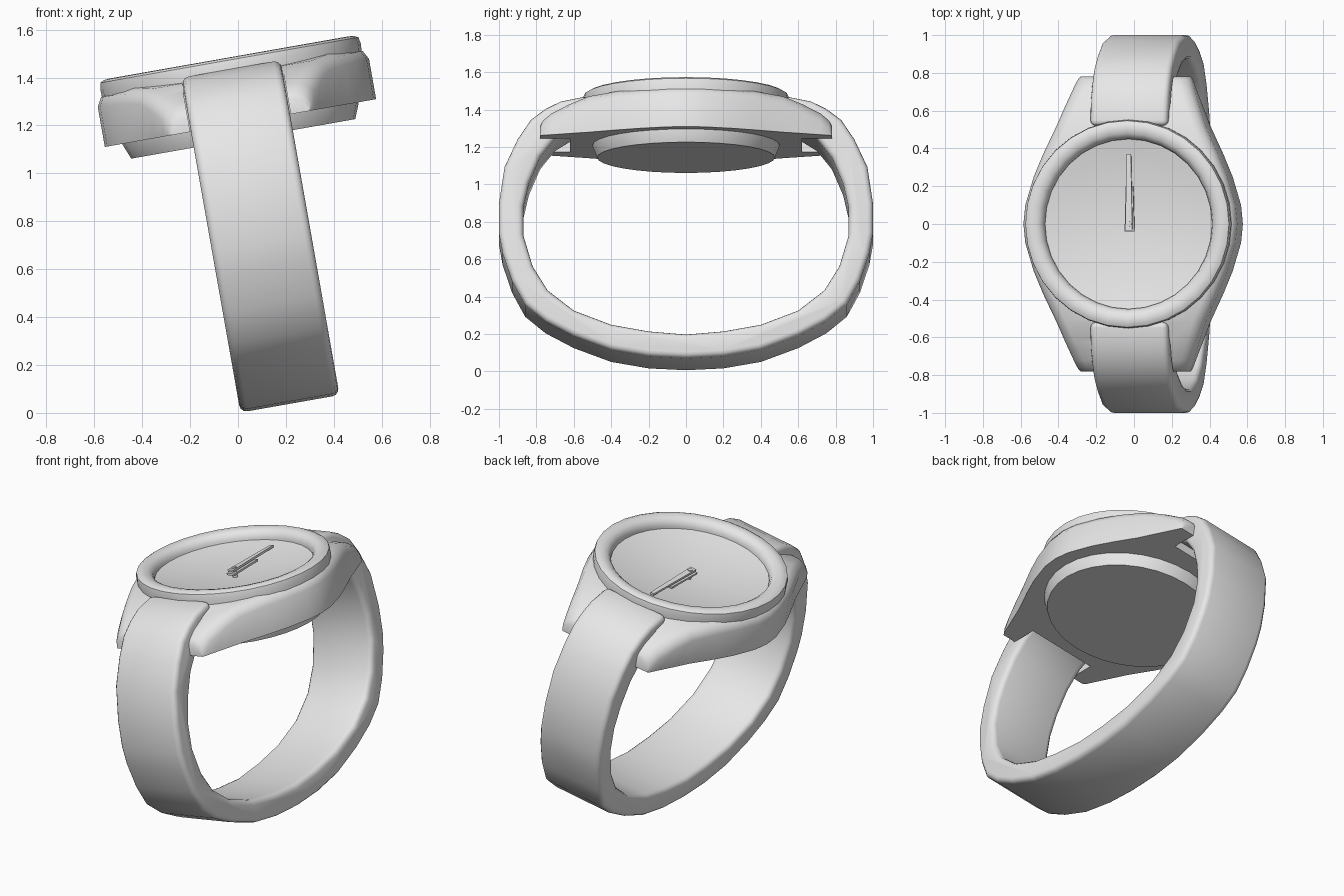
import bpy, bmesh, math

if "Cube" in bpy.data.objects:
    bpy.data.objects.remove(bpy.data.objects["Cube"])

TILT = math.radians(-10)          # whole watch leans about the y axis
ORIGIN = (0.217, 0, 0.038)

grey = bpy.data.materials.new("light_grey")
grey.diffuse_color = (0.8, 0.8, 0.8, 1)
grey.use_nodes = True
grey.node_tree.nodes["Principled BSDF"].inputs["Base Color"].default_value = grey.diffuse_color


def finish(name, bm):
    """Turn a bmesh into a tilted, coloured object."""
    bmesh.ops.recalc_face_normals(bm, faces=bm.faces)
    me = bpy.data.meshes.new(name)
    bm.to_mesh(me)
    bm.free()
    me.materials.append(grey)
    ob = bpy.data.objects.new(name, me)
    bpy.context.collection.objects.link(ob)
    ob.location = ORIGIN
    ob.rotation_euler = (0, TILT, 0)
    return ob


def loft(name, rings, caps=True):
    """Skin a list of equal-length closed rings."""
    bm = bmesh.new()
    rows = [[bm.verts.new(p) for p in r] for r in rings]
    n = len(rows[0])
    for a, b in zip(rows, rows[1:]):
        for i in range(n):
            j = (i + 1) % n
            bm.faces.new((a[i], a[j], b[j], b[i]))
    if caps:
        bm.faces.new(rows[0])
        bm.faces.new(rows[-1])
    return finish(name, bm)


def lathe(name, profile, segs=32, caps=True):
    """Revolve (radius, height) points about the upright axis."""
    rings = [[(r * math.cos(2 * math.pi * i / segs), r * math.sin(2 * math.pi * i / segs), z)
              for i in range(segs)] for r, z in profile]
    return loft(name, rings, caps)


def bar(name, y0, y1, w0, w1, z0, z1):
    """Tapered bar along y."""
    return loft(name, [[(-w, y, z0), (w, y, z0), (w, y, z1), (-w, y, z1)]
                       for y, w in ((y0, w0), (y1, w1))])


def activate(ob):
    bpy.ops.object.select_all(action='DESELECT')
    ob.select_set(True)
    bpy.context.view_layer.objects.active = ob


def cut(ob, cutter):
    activate(ob)
    m = ob.modifiers.new("cut", 'BOOLEAN')
    m.operation = 'DIFFERENCE'
    m.solver = 'EXACT'
    m.object = cutter
    bpy.context.view_layer.update()
    bpy.ops.object.modifier_apply(modifier=m.name)
    bpy.data.objects.remove(cutter)


# Strap: C-shaped side profile, extruded across and rounded on the edges
outer = [(0, 0), (.2, .01), (.4, .045), (.6, .12), (.75, .2), (.86, .29), (.93, .42),
         (.98, .57), (1, .68), (1, .84), (.97, 1.04), (.9, 1.19), (.83, 1.295),
         (.75, 1.355), (.67, 1.395), (.52, 1.425)]
inner = [(.52, 1.27), (.62, 1.24), (.7, 1.19), (.78, 1.09), (.84, .95), (.87, .82),
         (.87, .67), (.82, .5), (.74, .37), (.6, .26), (.4, .183), (.2, .147), (0, .13)]
half = outer + inner
side = half + [(-y, z) for y, z in reversed(half) if y > 0]
strap = loft("strap", [[(x, y, z) for y, z in side] for x in (-.21, .21)])
activate(strap)
bev = strap.modifiers.new("round_edges", 'BEVEL')
bev.width = .03
bev.segments = 3
bev.limit_method = 'ANGLE'
bev.angle_limit = math.radians(50)
bpy.ops.object.modifier_apply(modifier=bev.name)

# Case: sections along y, given as (y, half width, top height)
stations = [(0, .575, 1.415), (.1, .565, 1.415), (.25, .52, 1.413), (.37, .47, 1.41),
            (.52, .40, 1.395), (.62, .362, 1.36), (.72, .323, 1.315), (.765, .306, 1.28),
            (.78, .295, 1.255)]
stations = [(-y, w, t) for y, w, t in reversed(stations) if y > 0] + stations
rings = []
for y, w, t in stations:
    right = [(w, 1.19), (w, t - .055), (w - .02, t - .018), (w - .06, t)]
    rings.append([(x, y, z) for x, z in right] + [(-x, y, z) for x, z in reversed(right)])
case = loft("case", rings)

# Slots between the lugs, and the recess for the dial
for s in (-1, 1):
    cut(case, bar("slot_cutter", s * .62, s * .9, .213, .213, 1.1, 1.5))
cut(case, lathe("dial_cutter", [(.47, 1.3), (.47, 1.5)]))

# Back cover, bezel ring and dished dial
lathe("back_cover", [(.5, 1.2), (.5, 1.186), (.475, 1.123)])
lathe("bezel", [(.55, 1.39), (.552, 1.43), (.547, 1.457), (.53, 1.466), (.505, 1.468),
                (.48, 1.462), (.46, 1.447), (.45, 1.42), (.45, 1.37), (.55, 1.39)], 32, False)
lathe("dial", [(.46, 1.32), (.46, 1.41)]
      + [(r, 1.355 + .055 * (r / .46) ** 2) for r in (.38, .3, .2, .1, .02)])

# Hands and centre pin
bar("hour_hand", -.04, .2, .026, .02, 1.378, 1.39)
bar("minute_hand", -.035, .37, .019, .011, 1.397, 1.41)
lathe("centre_pin", [(.014, 1.34), (.014, 1.415)], 10)

# Smooth shading with crisp edges
bpy.ops.object.select_all(action='DESELECT')
for ob in bpy.context.scene.objects:
    ob.select_set(True)
    bpy.context.view_layer.objects.active = ob
bpy.ops.object.shade_smooth_by_angle(angle=math.radians(42))
